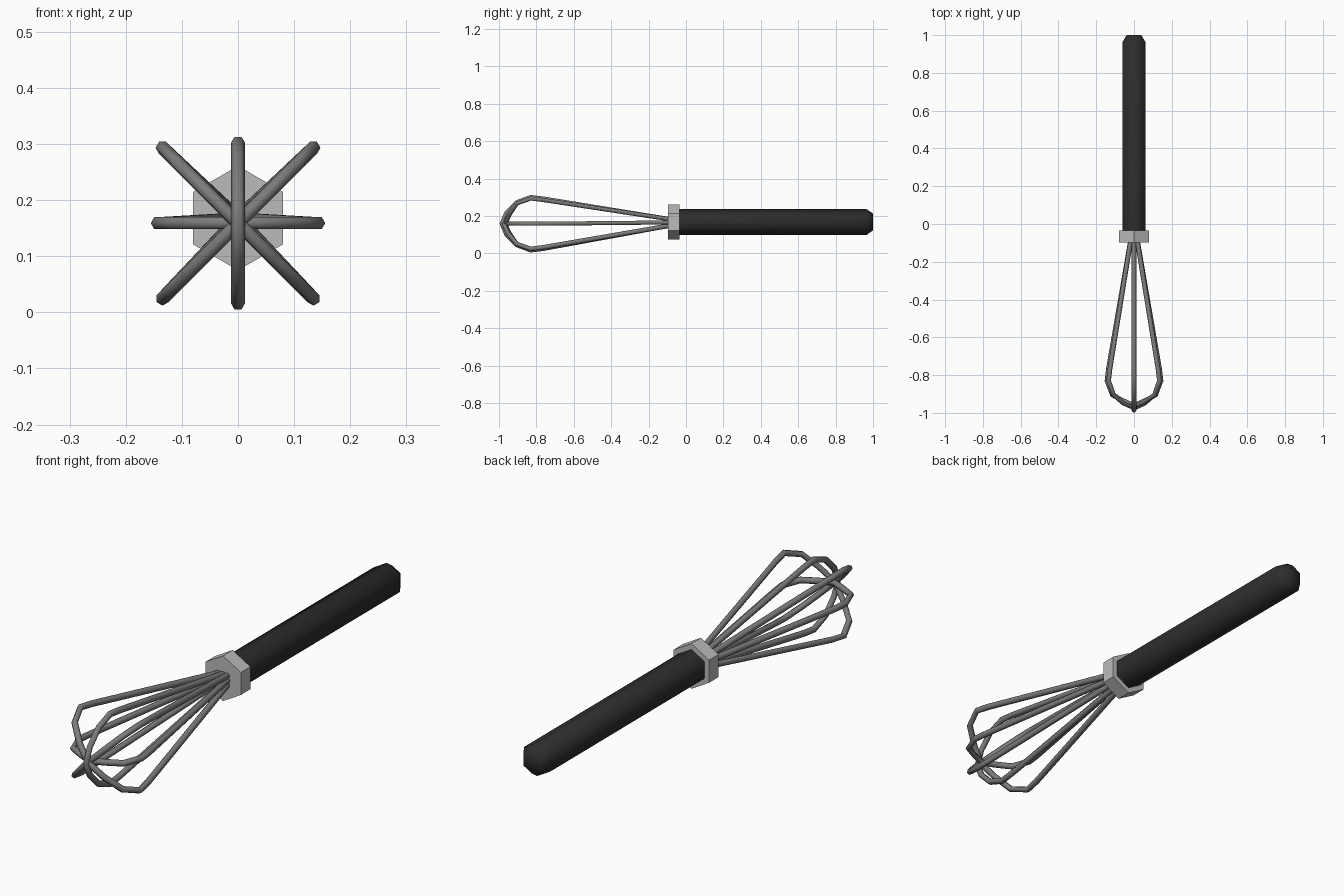
import bpy, bmesh, math

if "Cube" in bpy.data.objects:
    bpy.data.objects.remove(bpy.data.objects["Cube"])


def material(name, rgb):
    m = bpy.data.materials.new(name)
    m.diffuse_color = (*rgb, 1)
    m.use_nodes = True
    m.node_tree.nodes["Principled BSDF"].inputs["Base Color"].default_value = m.diffuse_color
    return m


BLACK = material("black_grip", (0.026, 0.026, 0.026))
LIGHT = material("light_metal", (0.50, 0.50, 0.50))
STEEL = material("wire_steel", (0.20, 0.20, 0.20))
AXIS_Z = 0.168


def hex_bar(name, sections, mat, smooth_angle):
    """Loft hexagons with a corner at the top along y; sections are (y, radius)."""
    bm = bmesh.new()
    rings = []
    for y, r in sections:
        rings.append([bm.verts.new((r * math.sin(i * math.pi / 3), y,
                                    AXIS_Z + r * math.cos(i * math.pi / 3))) for i in range(6)])
    for a, b in zip(rings, rings[1:]):
        for i in range(6):
            j = (i + 1) % 6
            bm.faces.new((a[i], a[j], b[j], b[i]))
    bm.faces.new(rings[0])
    bm.faces.new(rings[-1])
    bmesh.ops.recalc_face_normals(bm, faces=bm.faces)
    me = bpy.data.meshes.new(name)
    bm.to_mesh(me)
    bm.free()
    ob = bpy.data.objects.new(name, me)
    bpy.context.collection.objects.link(ob)
    me.materials.append(mat)
    bpy.context.view_layer.objects.active = ob
    ob.select_set(True)
    if smooth_angle:
        bpy.ops.object.shade_smooth_by_angle(angle=math.radians(smooth_angle))
    ob.select_set(False)


def wire_loop(name, angle, spread, tip):
    """One closed-end whisk wire in a plane turned around the y axis."""
    # half profile: distance from the axis, y
    half = [(0.016, -0.075), (0.135, -0.765), (0.143, -0.83),
            (0.115, -0.905), (0.058, tip + 0.025)]
    path = half + [(0, tip)] + [(-r, y) for r, y in reversed(half)]
    cu = bpy.data.curves.new(name, 'CURVE')
    cu.dimensions = '3D'
    cu.bevel_depth = 0.0125
    cu.bevel_resolution = 1
    cu.use_fill_caps = True
    sp = cu.splines.new('POLY')
    sp.points.add(len(path) - 1)
    for p, (r, y) in zip(sp.points, path):
        z0 = 0.166 if y > -0.1 else 0.159
        r *= spread
        p.co = (r * math.cos(angle), y, z0 + r * math.sin(angle), 1)
    cu.materials.append(STEEL)
    ob = bpy.data.objects.new(name, cu)
    bpy.context.collection.objects.link(ob)
    bpy.context.view_layer.objects.active = ob
    ob.select_set(True)
    bpy.ops.object.convert(target='MESH')
    bpy.context.object.select_set(False)


# Grip and collar
hex_bar("handle", [(-0.06, 0.069), (0.965, 0.069), (1.0, 0.045)], BLACK, 65)
hex_bar("collar", [(-0.097, 0.093), (-0.035, 0.093)], LIGHT, 0)

# Four crossing wires, the diagonals wider
wire_loop("wire_horizontal", 0, 1.0, -0.960)
wire_loop("wire_diagonal_a", math.pi / 4, 1.33, -0.967)
wire_loop("wire_vertical", math.pi / 2, 1.0, -0.986)
wire_loop("wire_diagonal_b", 3 * math.pi / 4, 1.33, -0.975)
